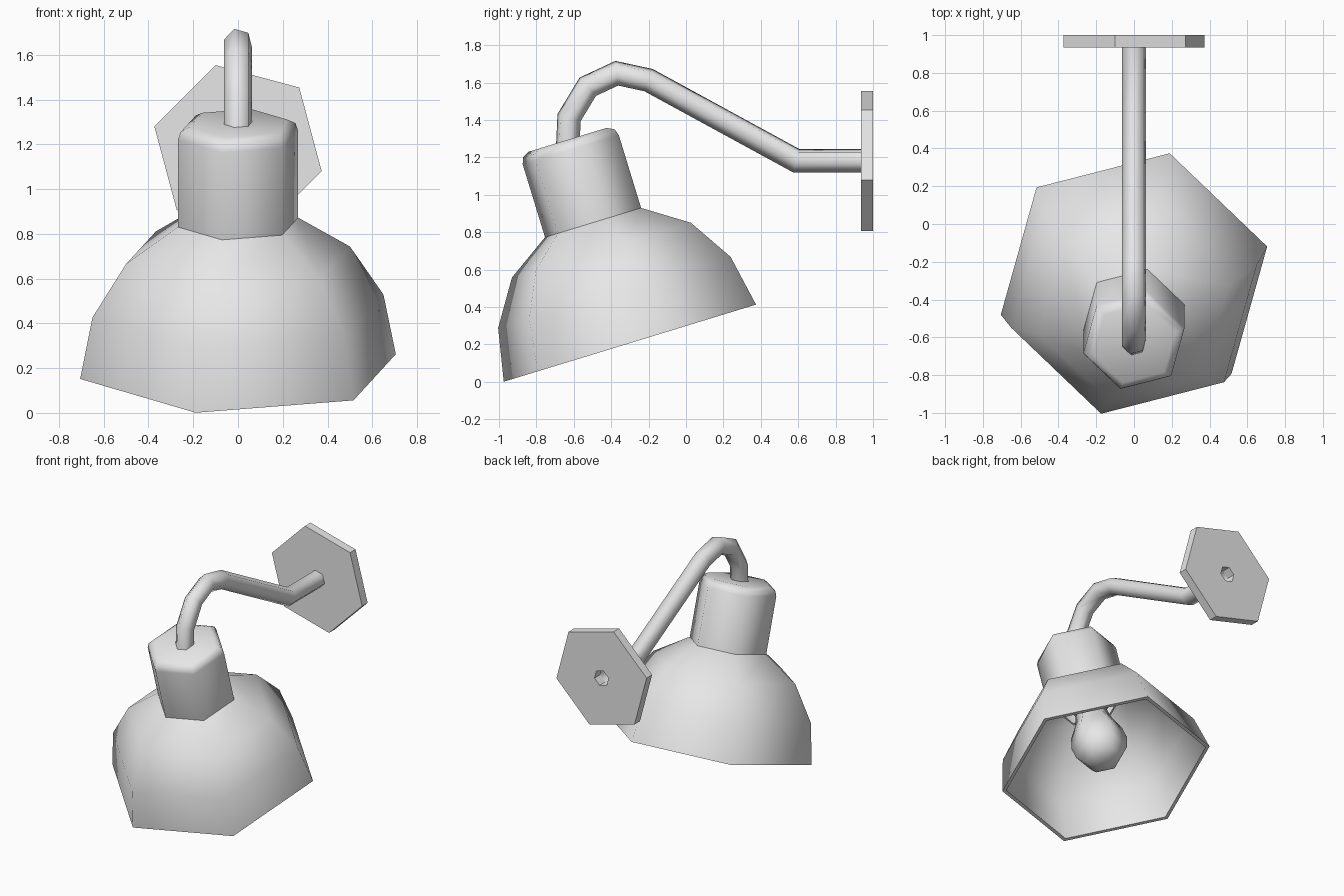
import bpy, bmesh
from math import sin, cos, pi, radians
from mathutils import Vector, Matrix

cube = bpy.data.objects.get("Cube")
if cube:
    bpy.data.objects.remove(cube)

SIDES = 6
grey = bpy.data.materials.new("light_grey")
grey.use_nodes = True
grey.diffuse_color = (0.8, 0.8, 0.8, 1)
grey.node_tree.nodes["Principled BSDF"].inputs["Base Color"].default_value = (0.8, 0.8, 0.8, 1)


def hexagon(radius, start):
    """Corner offsets of a six-sided ring."""
    angles = [radians(start) + 2 * pi * k / SIDES for k in range(SIDES)]
    return [(radius * cos(a), radius * sin(a)) for a in angles]


def skin(name, rings, cap_start=False, cap_end=False, closed=False, smooth=65):
    """Bridge a list of rings into one smooth-shaded object."""
    bm = bmesh.new()
    loops = [[bm.verts.new(p) for p in ring] for ring in rings]
    pairs = list(zip(loops, loops[1:]))
    if closed:
        pairs.append((loops[-1], loops[0]))
    for low, high in pairs:
        for k in range(SIDES):
            n = (k + 1) % SIDES
            bm.faces.new((low[k], low[n], high[n], high[k]))
    if cap_start:
        bm.faces.new(loops[0][::-1])
    if cap_end:
        bm.faces.new(loops[-1])
    bmesh.ops.recalc_face_normals(bm, faces=bm.faces)
    mesh = bpy.data.meshes.new(name)
    bm.to_mesh(mesh)
    bm.free()
    mesh.materials.append(grey)
    obj = bpy.data.objects.new(name, mesh)
    bpy.context.collection.objects.link(obj)
    bpy.ops.object.select_all(action="DESELECT")
    obj.select_set(True)
    bpy.context.view_layer.objects.active = obj
    bpy.ops.object.shade_smooth_by_angle(angle=radians(smooth))
    return obj


# The lamp head is turned about one tilted axis through the rim centre
tilt = Matrix.Translation((0, -0.3, 0.207)) @ Matrix.Rotation(radians(17), 4, "X")


def turned(name, profile, **options):
    rings = [[tilt @ Vector((x, y, h)) for x, y in hexagon(r, 15)] for r, h in profile]
    return skin(name, rings, **options)


# Domed shade: outer skin, thin rim, inner skin
outer = [(0.73, 0), (0.673, 0.283), (0.518, 0.52), (0.278, 0.674)]
inner = [(0.25, 0.66), (0.49, 0.5), (0.645, 0.275), (0.703, 0)]
turned("shade", outer + inner, closed=True)

# Neck with a rounded top, hollow underneath
turned("neck", [(0.25, 1.1), (0.25, 0.674), (0.278, 0.674), (0.278, 1.082),
                (0.265, 1.117), (0.225, 1.137)], cap_start=True, cap_end=True)

# Bulb and its socket
turned("bulb", [(0.06, 0.06), (0.13, 0.09), (0.18, 0.16), (0.195, 0.25),
                (0.18, 0.34), (0.13, 0.45), (0.1, 0.58)], cap_start=True)
turned("socket", [(0.12, 0.55), (0.12, 1.1)], cap_start=True)

# Bent arm: a ring swept along a path in the middle plane, mitred at bends
path = [Vector((0, y, z)) for y, z in (
    (0.94, 1.182), (0.59, 1.182), (-0.2, 1.613), (-0.37, 1.65),
    (-0.525, 1.578), (-0.625, 1.413), (-0.635, 1.2))]
rings = []
for i, p in enumerate(path):
    before = (p - path[max(i - 1, 0)]).normalized()
    after = (path[min(i + 1, len(path) - 1)] - p).normalized()
    along = (before + after).normalized()
    normal = Vector((0, along.z, -along.y))
    stretch = 1 / max(along.dot(before), along.dot(after))
    rings.append([p + Vector((x, 0, 0)) + normal * v * stretch
                  for x, v in hexagon(0.065, 45)])
skin("arm", rings, cap_end=True)

# Wall plate with a central hole
plate = [(0.387, 0.935), (0.387, 1.0), (0.06, 1.0), (0.06, 0.935)]
skin("wall_plate", [[(x, y, z + 1.18) for x, z in hexagon(r, 45)] for r, y in plate],
     closed=True, smooth=30)
